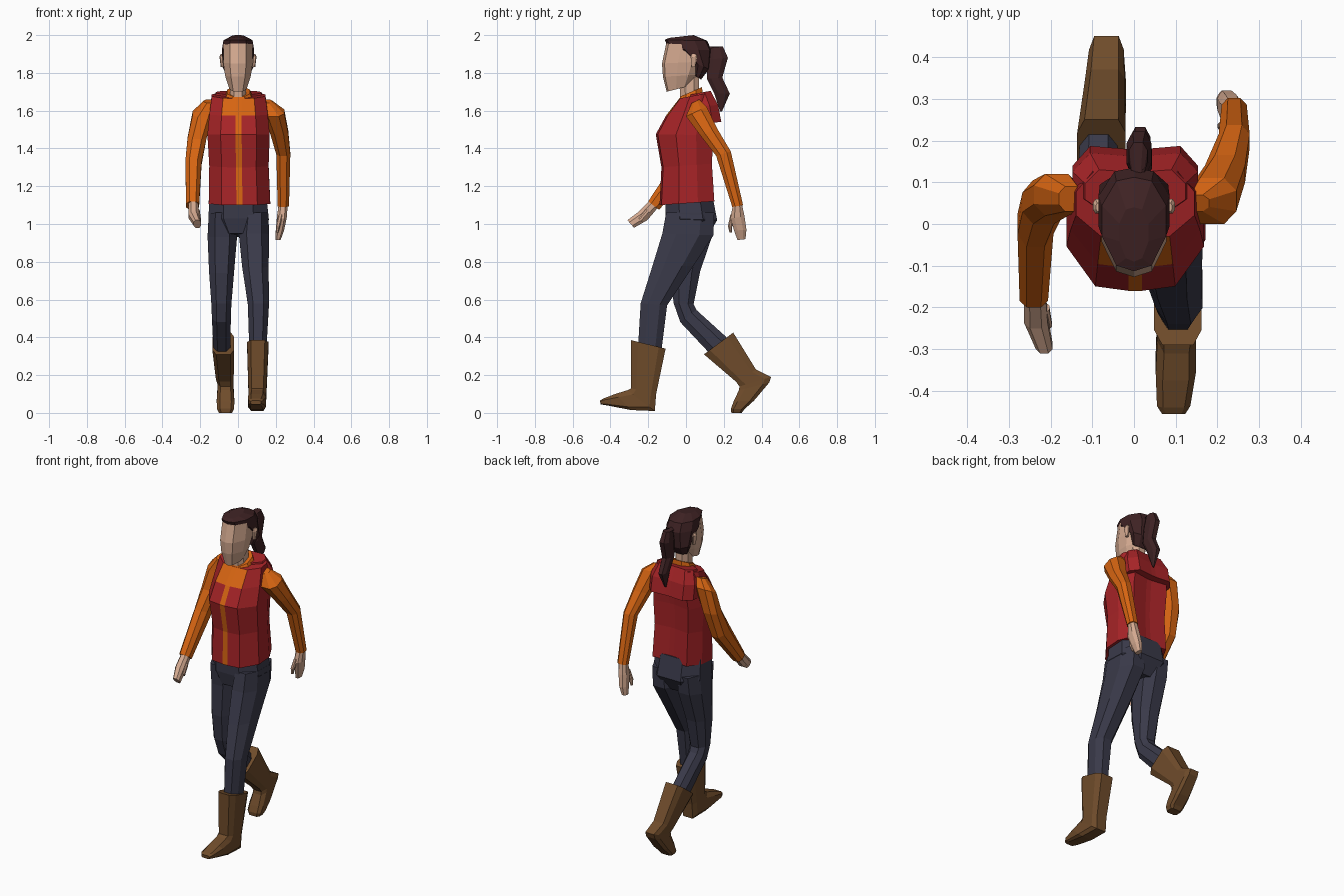
import bpy, bmesh


def mat(name, r, g, b):
    m = bpy.data.materials.new(name)
    m.diffuse_color = (r, g, b, 1)
    return m


RED = mat("vest red", 0.38, 0.017, 0.02)
ORANGE = mat("shirt orange", 0.68, 0.13, 0.006)
NAVY = mat("trouser navy", 0.042, 0.042, 0.068)
BROWN = mat("boot brown", 0.16, 0.072, 0.024)
HAIR = mat("hair dark brown", 0.048, 0.016, 0.017)
SKIN = mat("skin", 0.66, 0.40, 0.28)


def mirrored(half):
    """Close a half section of (width, depth) fractions, front to back."""
    return half + [(-u, t) for u, t in reversed(half) if u > 0]


LIMB = mirrored([(.5, -1), (1, -.45), (1, .45), (.5, 1)])
BOOT = mirrored([(.65, -1), (1, -.6), (1, .6), (.7, 1)])
SKULL = mirrored([(0, -1), (.55, -.88), (1, -.25), (1, .4), (.55, .92), (0, 1)])
VEST = mirrored([(.1, -1), (.58, -.93), (1, -.3), (1, .4), (.72, 1), (.1, .9)])


def loft(name, material, rings, section=LIMB, extra=None, rule=None):
    """Skin rings of (centre x, half width, front y, front z, back y, back z)."""
    bm = bmesh.new()
    loops = []
    for cx, w, ya, za, yb, zb in rings:
        loops.append([bm.verts.new((cx + u * w,
                                    ya + (yb - ya) * (t + 1) / 2,
                                    za + (zb - za) * (t + 1) / 2))
                      for u, t in section])
    n = len(section)
    for row, (lo, hi) in enumerate(zip(loops, loops[1:])):
        for i in range(n):
            j = (i + 1) % n
            f = bm.faces.new((lo[i], lo[j], hi[j], hi[i]))
            if rule and rule(row, i):
                f.material_index = 1
    bm.faces.new(loops[0])
    bm.faces.new(loops[-1])
    bmesh.ops.recalc_face_normals(bm, faces=bm.faces)
    me = bpy.data.meshes.new(name)
    bm.to_mesh(me)
    bm.free()
    me.materials.append(material)
    if extra:
        me.materials.append(extra)
    ob = bpy.data.objects.new(name, me)
    bpy.context.collection.objects.link(ob)
    return ob


# Vest: the narrow front strip and the neckline show the shirt
FRONT = len(VEST) - 1
loft("vest", RED, [
    (.008, .163, -.14, 1.10, .15, 1.12),
    (.005, .157, -.13, 1.30, .137, 1.32),
    (.003, .165, -.16, 1.475, .145, 1.47),
    (.003, .155, -.105, 1.575, .155, 1.58),
    (.003, .142, -.035, 1.665, .125, 1.695)],
    VEST, ORANGE,
    lambda row, i: i == FRONT or (row == 3 and i in (0, FRONT - 1)))

# Back yoke overhanging the vest
loft("vest_yoke", RED, [
    (.003, .15, .03, 1.53, .187, 1.54),
    (.003, .15, .02, 1.62, .17, 1.63),
    (.003, .12, .02, 1.685, .13, 1.705)], VEST)

# Shirt collar and neck
loft("shirt_collar", ORANGE, [
    (.005, .085, -.05, 1.62, .09, 1.66),
    (.003, .06, -.03, 1.675, .085, 1.725)])
loft("neck", SKIN, [
    (0, .042, -.03, 1.64, .07, 1.68),
    (0, .042, -.035, 1.76, .07, 1.78)])

# Head, ears, hair and ponytail
loft("head", SKIN, [
    (0, .045, -.102, 1.70, .03, 1.735),
    (0, .068, -.122, 1.78, .07, 1.79),
    (0, .078, -.127, 1.85, .10, 1.86),
    (0, .078, -.105, 1.955, .11, 1.95)], SKULL)
for side, label in ((1, "right"), (-1, "left")):
    loft(label + "_ear", SKIN, [
        (side * .083, .008, .03, 1.83, .048, 1.83),
        (side * .088, .01, .025, 1.88, .06, 1.89),
        (side * .085, .006, .03, 1.90, .05, 1.90)])
loft("hair", HAIR, [
    (0, .055, .04, 1.79, .08, 1.765),
    (0, .082, .03, 1.86, .122, 1.82),
    (0, .085, -.09, 1.925, .135, 1.92),
    (0, .077, -.113, 1.975, .112, 1.97),
    (0, .035, -.09, 1.985, .04, 2.0)], SKULL)
loft("ponytail", HAIR, [
    (.01, .012, .10, 1.91, .12, 1.94),
    (.01, .022, .13, 1.935, .195, 1.94),
    (.012, .03, .115, 1.87, .222, 1.88),
    (.015, .028, .11, 1.77, .192, 1.775),
    (.015, .024, .15, 1.69, .232, 1.69),
    (.012, .005, .18, 1.595, .19, 1.595)])

# Arms: right swings back, left swings forward
loft("right_sleeve", ORANGE, [
    (.15, .03, .03, 1.64, .07, 1.66),
    (.187, .058, .0, 1.57, .11, 1.62),
    (.218, .048, .075, 1.47, .165, 1.505),
    (.24, .037, .16, 1.36, .237, 1.385),
    (.24, .03, .245, 1.09, .302, 1.10)])
loft("right_hand", SKIN, [
    (.24, .024, .25, 1.11, .295, 1.11),
    (.232, .026, .235, 1.03, .31, 1.04),
    (.222, .022, .255, .965, .32, .97),
    (.212, .014, .272, .915, .315, .92)])
loft("right_thumb", SKIN, [
    (.225, .012, .235, 1.05, .26, 1.04),
    (.212, .011, .222, .99, .245, .99),
    (.207, .007, .23, .955, .243, .955)])
loft("left_sleeve", ORANGE, [
    (-.15, .03, .03, 1.64, .09, 1.66),
    (-.185, .055, .02, 1.565, .12, 1.61),
    (-.217, .05, .0, 1.45, .105, 1.46),
    (-.236, .043, -.055, 1.34, .055, 1.30),
    (-.24, .034, -.2, 1.12, -.143, 1.075)])
loft("left_hand", SKIN, [
    (-.237, .026, -.195, 1.12, -.15, 1.085),
    (-.235, .028, -.25, 1.065, -.205, 1.02),
    (-.215, .02, -.31, 1.02, -.275, .98)])
loft("left_thumb", SKIN, [
    (-.215, .012, -.21, 1.08, -.19, 1.06),
    (-.205, .009, -.25, 1.03, -.235, 1.01)])

# Trousers: hips and two striding legs
loft("trouser_hips", NAVY, [
    (0, .15, -.11, 1.15, .14, 1.15),
    (.003, .16, -.107, 1.03, .165, 1.02),
    (.003, .10, -.09, .95, .11, .93)])
loft("right_trouser_leg", NAVY, [
    (.09, .07, -.105, 1.06, .15, 1.06),
    (.085, .08, -.125, .95, .145, .94),
    (.092, .07, -.18, .77, .04, .78),
    (.108, .056, -.24, .58, -.10, .57),
    (.105, .045, -.255, .33, -.13, .33)])
loft("left_trouser_leg", NAVY, [
    (-.085, .07, -.10, 1.06, .155, 1.05),
    (-.083, .078, -.085, .93, .14, .94),
    (-.087, .066, -.085, .74, .075, .75),
    (-.088, .053, -.065, .58, .04, .575),
    (-.088, .05, -.03, .48, .055, .545),
    (-.085, .045, .13, .31, .215, .40)])

# Boots: right planted on its heel, left pushing off its toe
loft("right_boot", BROWN, [
    (.105, .057, -.29, .385, -.108, .34),
    (.103, .048, -.29, .13, -.158, .10),
    (.102, .046, -.31, .12, -.165, .01),
    (.10, .048, -.375, .10, -.29, .015),
    (.095, .04, -.44, .075, -.42, .04),
    (.095, .028, -.455, .065, -.453, .045)], BOOT)
loft("left_boot", BROWN, [
    (-.078, .058, .095, .31, .25, .425),
    (-.07, .047, .265, .165, .37, .23),
    (-.066, .042, .283, .14, .45, .19),
    (-.066, .042, .28, .12, .44, .16),
    (-.066, .047, .252, .06, .36, .065),
    (-.066, .045, .238, .022, .31, .02),
    (-.066, .035, .24, .0, .295, .0)], BOOT)
